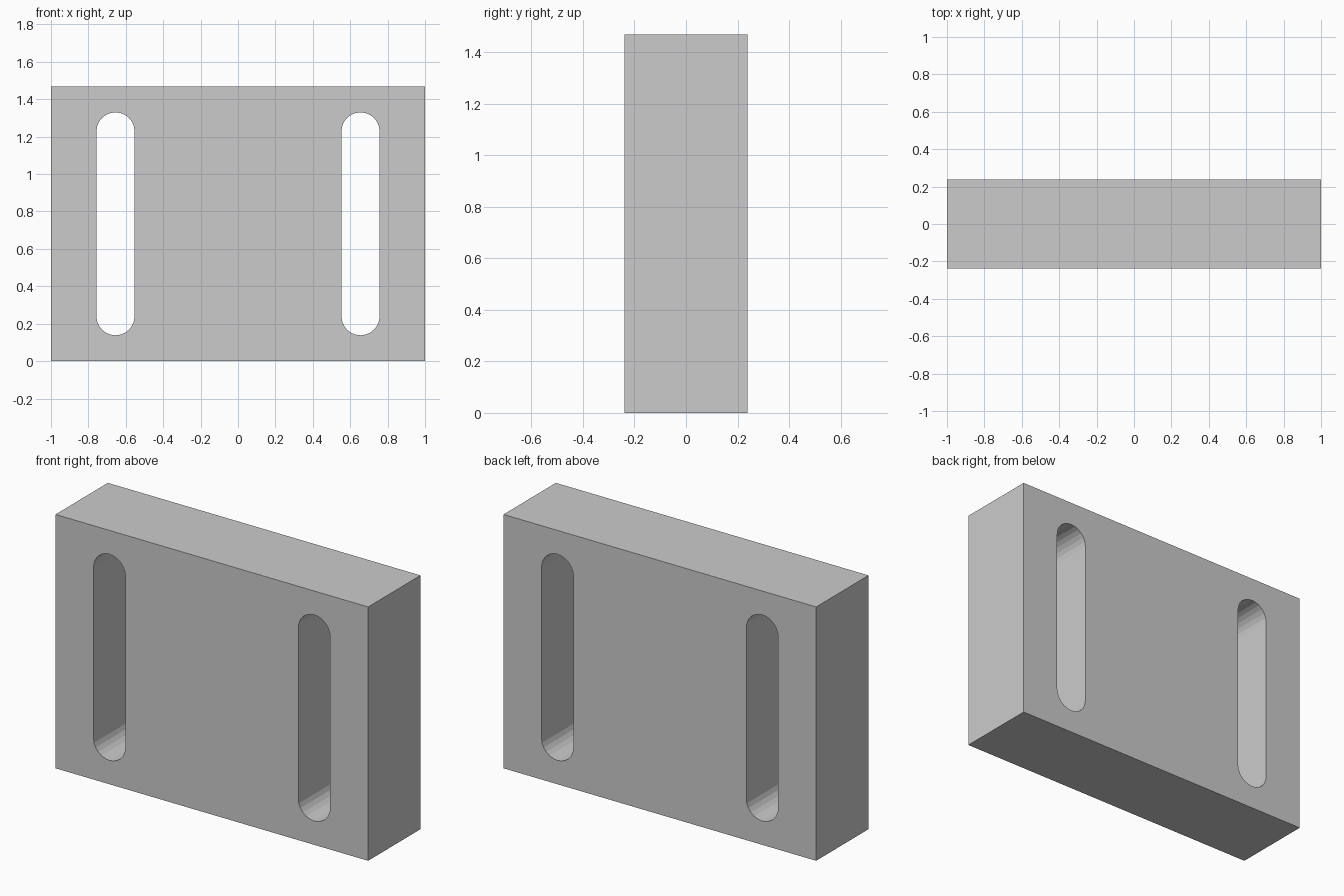
import bpy, bmesh
from math import sin, cos, pi

if "Cube" in bpy.data.objects:
    bpy.data.objects.remove(bpy.data.objects["Cube"])

WIDTH, DEPTH, HEIGHT = 2.0, 0.478, 1.468
SLOT_X, SLOT_R = 0.655, 0.102
SLOT_LOW, SLOT_HIGH = 0.24, 1.228   # centres of the rounded ends
ARC_STEPS = 12


def prism(name, profile, depth):
    """Extrude an x-z outline along y, centred on y = 0."""
    bm = bmesh.new()
    face = bm.faces.new([bm.verts.new((x, -depth / 2, z)) for x, z in profile])
    ext = bmesh.ops.extrude_face_region(bm, geom=[face])
    moved = [v for v in ext["geom"] if isinstance(v, bmesh.types.BMVert)]
    bmesh.ops.translate(bm, verts=moved, vec=(0, depth, 0))
    bmesh.ops.recalc_face_normals(bm, faces=bm.faces)
    mesh = bpy.data.meshes.new(name)
    bm.to_mesh(mesh)
    bm.free()
    obj = bpy.data.objects.new(name, mesh)
    bpy.context.collection.objects.link(obj)
    return obj


def slot_outline(cx):
    """Upright slot with two rounded ends."""
    pts = []
    for cz, start in ((SLOT_HIGH, 0), (SLOT_LOW, pi)):
        for i in range(ARC_STEPS + 1):
            a = start + pi * i / ARC_STEPS
            pts.append((cx + SLOT_R * cos(a), cz + SLOT_R * sin(a)))
    return pts


# Rectangular block
w = WIDTH / 2
block = prism("slotted_block", [(-w, 0), (w, 0), (w, HEIGHT), (-w, HEIGHT)], DEPTH)

# Two through slots, mirrored left and right
for side, sign in (("left", -1), ("right", 1)):
    cutter = prism(f"{side}_slot_cutter", slot_outline(sign * SLOT_X), DEPTH * 1.5)
    cutter.hide_render = True
    cutter.display_type = 'WIRE'
    cut = block.modifiers.new(f"{side}_slot", 'BOOLEAN')
    cut.operation = 'DIFFERENCE'
    cut.solver = 'EXACT'
    cut.object = cutter
